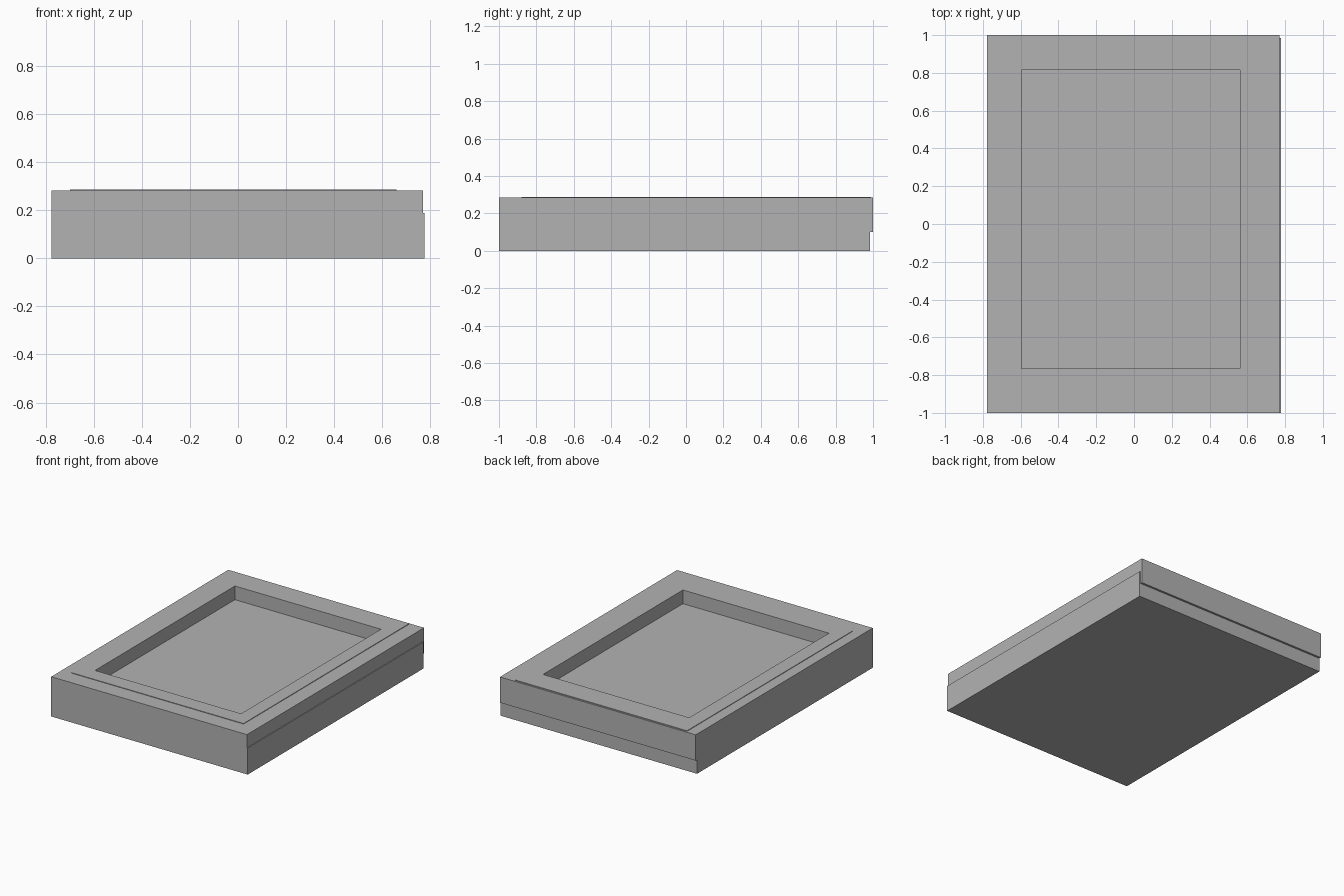
import bpy
import bmesh

default_cube = bpy.data.objects.get("Cube")
if default_cube:
    bpy.data.objects.remove(default_cube, do_unlink=True)

grey = bpy.data.materials.new("plain_grey")
grey.use_nodes = True
colour = (0.45, 0.45, 0.45, 1)
grey.diffuse_color = colour
grey.node_tree.nodes["Principled BSDF"].inputs["Base Color"].default_value = colour


def corners(bm, rect, z):
    x0, x1, y0, y1 = rect
    return [bm.verts.new((x, y, z)) for x, y in ((x0, y0), (x1, y0), (x1, y1), (x0, y1))]


def slab(name, rect, z0, z1, hole=None):
    """Rectangular block, or a frame when a hole is given."""
    bm = bmesh.new()
    low, high = corners(bm, rect, z0), corners(bm, rect, z1)
    if hole:
        hole_low, hole_high = corners(bm, hole, z0), corners(bm, hole, z1)
    else:
        bm.faces.new(low)
        bm.faces.new(high)
    for i in range(4):
        j = (i + 1) % 4
        bm.faces.new((low[i], low[j], high[j], high[i]))
        if hole:
            bm.faces.new((hole_low[i], hole_low[j], hole_high[j], hole_high[i]))
            bm.faces.new((high[i], high[j], hole_high[j], hole_high[i]))
            bm.faces.new((low[i], low[j], hole_low[j], hole_low[i]))
    bmesh.ops.recalc_face_normals(bm, faces=bm.faces)
    mesh = bpy.data.meshes.new(name)
    bm.to_mesh(mesh)
    bm.free()
    mesh.materials.append(grey)
    obj = bpy.data.objects.new(name, mesh)
    bpy.context.collection.objects.link(obj)
    return obj


recess = (-0.595, 0.56, -0.765, 0.815)
left, front, back = -0.777, -1.0, 1.0
base_back, floor, rim = 0.985, 0.19, 0.284

# Solid base whose top is the recess floor
slab("base", (left, 0.777, front, base_back), 0, floor)
# Upper frame, slightly narrower at the side and overhanging the back
slab("upper_frame", (left, 0.771, front, back), floor, rim, recess)
# Lip hanging down behind the base
slab("back_lip", (left, 0.771, base_back, back), 0.1, floor)
# Thin raised panel around the recess
slab("raised_border", (-0.70, 0.66, -0.88, 0.988), rim, 0.288, recess)
